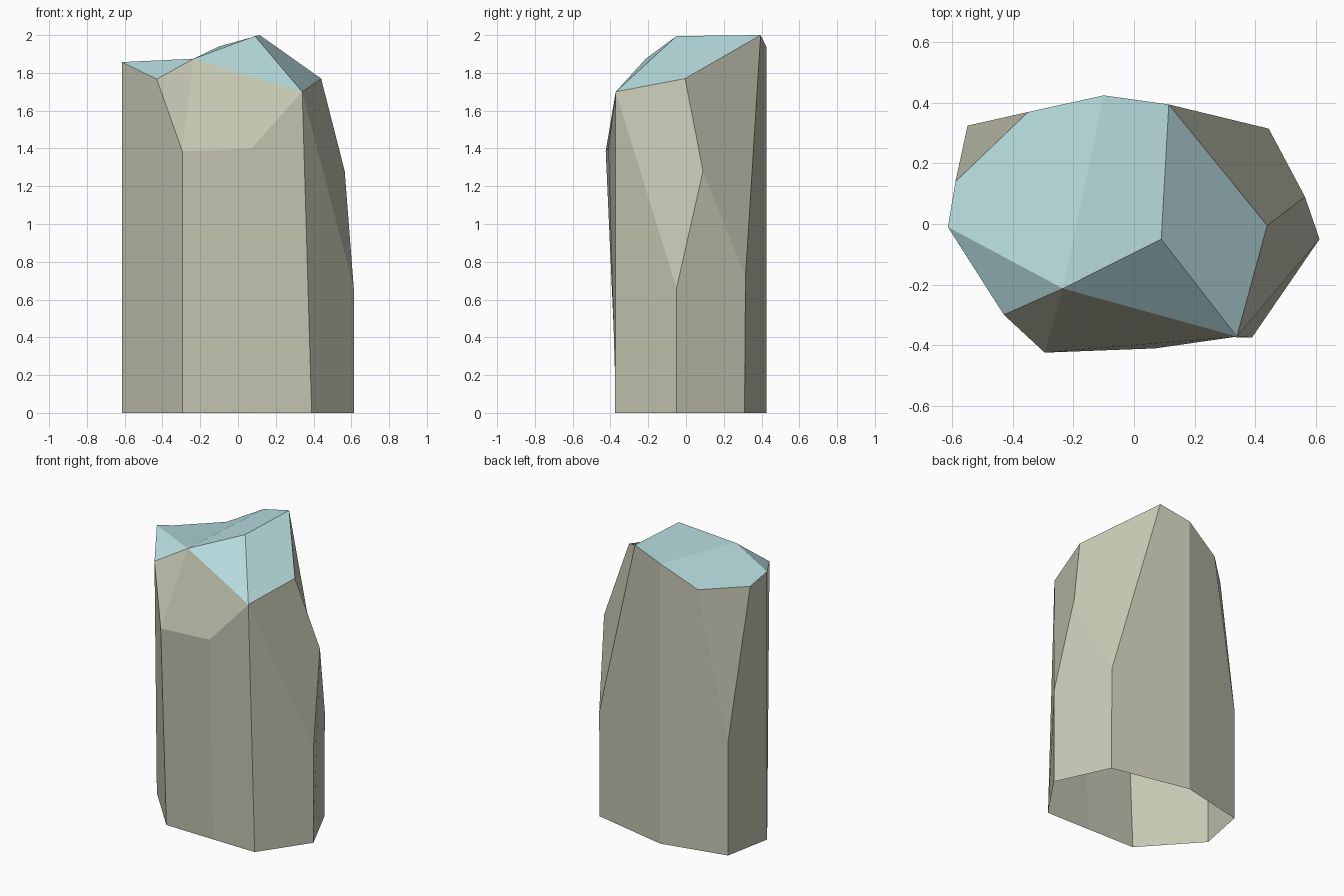
import bpy, bmesh

if "Cube" in bpy.data.objects:
    bpy.data.objects.remove(bpy.data.objects["Cube"])

def material(name, rgb):
    m = bpy.data.materials.new(name)
    m.diffuse_color = (*rgb, 1)
    m.use_nodes = True
    m.node_tree.nodes["Principled BSDF"].inputs["Base Color"].default_value = m.diffuse_color
    return m

# Corner points: lower case on the ground, upper case above
base = dict(a=(.39, -.375), n=(.613, -.05), o=(.445, .31), e=(-.10, .425),
            p=(-.55, .325), h=(-.615, -.01), k=(-.295, -.363), l=(.065, -.37))
upper = dict(A=(.34, -.372, 1.70), B=(.44, -.005, 1.77), C=(.09, -.05, 1.995),
             D=(.115, .395, 2.0), E=(-.10, .425, 1.94), F=(-.35, .37, 1.805),
             G=(-.59, .14, 1.805), H=(-.615, -.01, 1.857), I=(-.43, -.30, 1.767),
             J=(-.235, -.213, 1.875), K=(-.295, -.425, 1.385), L=(.07, -.411, 1.40),
             M=(.565, .09, 1.28), N=(.613, -.05, .66), O=(.445, .315, .72),
             P=(-.55, .325, .79))

# Faceted cap and side walls; the underside is open
cap = "HJEFG JCDE ABDC JAC HIJ".split()
walls = ("IKJ KLAJ klLK laAL anNA ANMB NnoOM BMOD "
         "DOoeE EepPF FPG GPphH HhkKI").split()

bm = bmesh.new()
v = {key: bm.verts.new((*xy, 0)) for key, xy in base.items()}
v.update({key: bm.verts.new(co) for key, co in upper.items()})
for index, group in enumerate((walls, cap)):
    for corners in group:
        bm.faces.new([v[c] for c in corners]).material_index = index
bmesh.ops.recalc_face_normals(bm, faces=bm.faces)
bm.normal_update()
if sum(f.normal.z for f in bm.faces if f.material_index) < 0:
    bmesh.ops.reverse_faces(bm, faces=bm.faces)

mesh = bpy.data.meshes.new("rock_pillar")
bm.to_mesh(mesh)
bm.free()
mesh.materials.append(material("stone", (.56, .57, .45)))
mesh.materials.append(material("pale_teal_cap", (.47, .71, .73)))
bpy.context.collection.objects.link(bpy.data.objects.new("rock_pillar", mesh))
